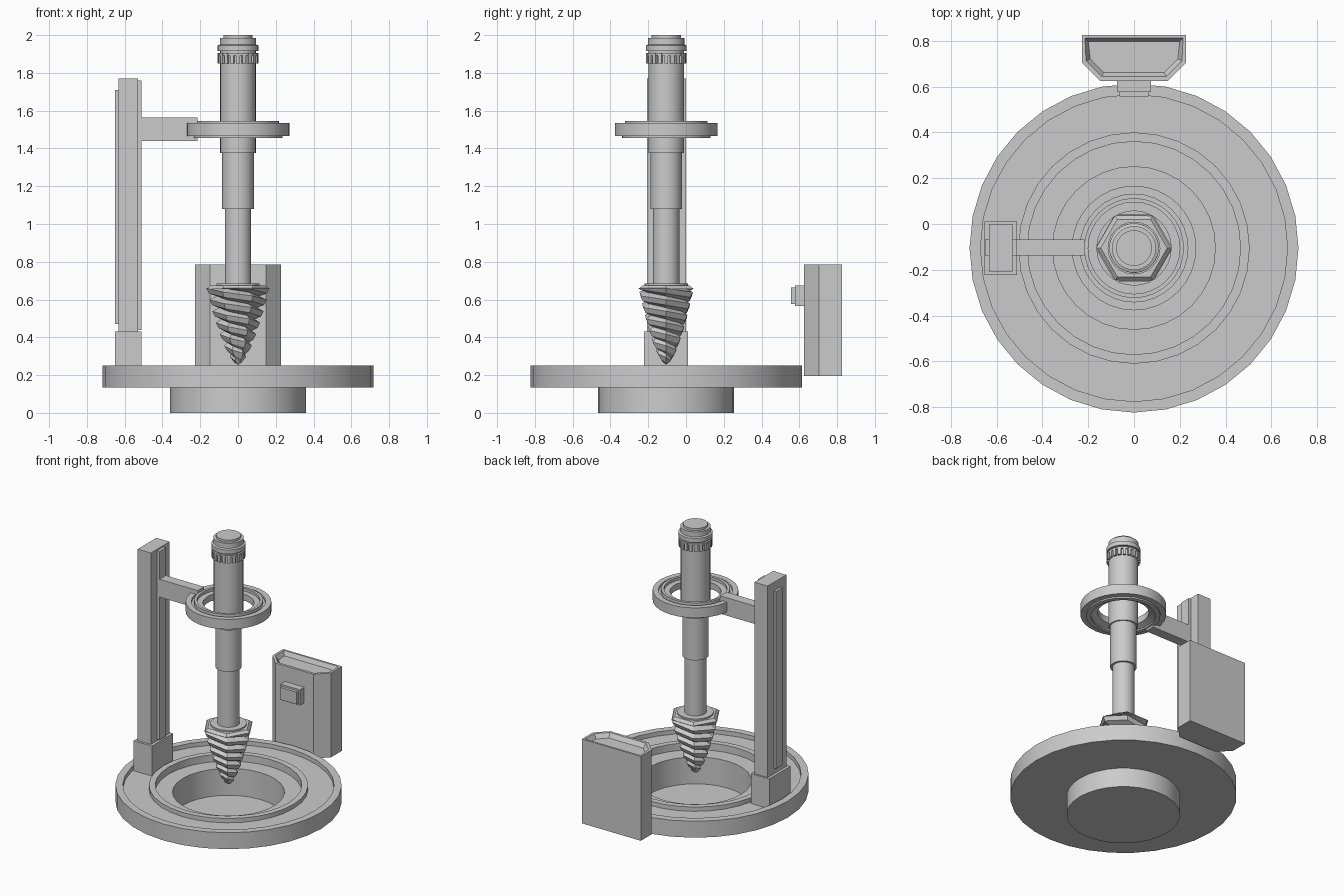
import bpy, bmesh, math
from mathutils import Vector

if "Cube" in bpy.data.objects:
    bpy.data.objects.remove(bpy.data.objects["Cube"])

AXIS_Y = -0.105  # y of the drill and base axis


def finish(name, bm, smooth=False):
    bmesh.ops.remove_doubles(bm, verts=bm.verts, dist=1e-5)
    bmesh.ops.recalc_face_normals(bm, faces=bm.faces)
    me = bpy.data.meshes.new(name)
    bm.to_mesh(me)
    bm.free()
    ob = bpy.data.objects.new(name, me)
    bpy.context.collection.objects.link(ob)
    if smooth:
        bpy.ops.object.select_all(action='DESELECT')
        ob.select_set(True)
        bpy.context.view_layer.objects.active = ob
        bpy.ops.object.shade_smooth_by_angle(angle=math.radians(30))
    return ob


def lathe(name, profile, sides, closed=False):
    """Spin an (r, z) profile around the drill axis."""
    bm = bmesh.new()
    rings = []
    for r, z in profile:
        if r == 0:
            rings.append([bm.verts.new((0, AXIS_Y, z))] * sides)
        else:
            rings.append([bm.verts.new((r * math.cos(2 * math.pi * i / sides),
                                        AXIS_Y + r * math.sin(2 * math.pi * i / sides), z))
                          for i in range(sides)])
    pairs = list(zip(rings, rings[1:]))
    if closed:
        pairs.append((rings[-1], rings[0]))
    for a, b in pairs:
        for i in range(sides):
            j = (i + 1) % sides
            bm.faces.new(list(dict.fromkeys((a[i], a[j], b[j], b[i]))))
    return finish(name, bm, True)


def box(name, x, y, z):
    bm = bmesh.new()
    bmesh.ops.create_cube(bm, size=1)
    for v in bm.verts:
        v.co = Vector([(a + b) / 2 + c * (b - a) for (a, b), c in zip((x, y, z), v.co)])
    return finish(name, bm)


# Base: plinth, wide disc with raised rims, ledge and deep pit
lathe("base", [(0, 0), (0.36, 0), (0.36, 0.135), (0.718, 0.135), (0.718, 0.25), (0.67, 0.25),
               (0.67, 0.22), (0.505, 0.22), (0.505, 0.25), (0.465, 0.25), (0.465, 0.2),
               (0.355, 0.2), (0.355, 0.012), (0, 0.012)], 32)

# Stepped drill shaft with motor and cap
lathe("shaft", [(0, 0.66), (0.07, 0.66), (0.07, 1.08), (0.084, 1.08), (0.084, 1.375),
                (0.094, 1.375), (0.094, 1.915), (0.108, 1.915), (0.108, 1.945), (0.096, 1.95),
                (0.096, 1.985), (0.078, 1.985), (0.078, 2.0), (0, 2.0)], 32)

# Vertical grip ribs under the cap
bm = bmesh.new()
RIBS = 20
for k in range(RIBS):
    a = 2 * math.pi * k / RIBS
    u, t = Vector((math.cos(a), math.sin(a), 0)), Vector((-math.sin(a), math.cos(a), 0))
    for v in bmesh.ops.create_cube(bm, size=1)["verts"]:
        c = v.co.copy()
        v.co = u * (0.099 + c.x * 0.018) + t * (c.y * 0.02) + Vector((0, AXIS_Y, 1.877 + c.z * 0.055))
finish("grip_ribs", bm)
lathe("grip_band", [(0.09, 1.893), (0.106, 1.893), (0.106, 1.905), (0.09, 1.905)], 32, True)

# Guide ring around the shaft
lathe("guide_ring", [(0.162, 1.48), (0.205, 1.465), (0.205, 1.455), (0.235, 1.455), (0.235, 1.465),
                     (0.272, 1.465), (0.272, 1.535), (0.235, 1.535), (0.235, 1.52), (0.218, 1.52),
                     (0.218, 1.545), (0.2, 1.545), (0.2, 1.525), (0.162, 1.525)], 32, True)

# Two-start hexagonal screw bit tapering to a point
TOP, TIP, LEAD = 0.66, 0.255, 0.122


def bit_point(i, angle, f, dz):
    z = min(TOP, max(TIP, TOP - LEAD * i / 6 - dz))
    r = 0.168 * f * max(0, (z - TIP) / (TOP - TIP)) ** 0.6
    return (r * math.cos(angle), AXIS_Y + r * math.sin(angle), z)


bm = bmesh.new()
for start in (0, math.pi):
    rows = []
    for i in range(-3, 22):
        a = start + i * math.pi / 3
        rows.append([bm.verts.new(bit_point(i, a, 1, 0)),
                     bm.verts.new(bit_point(i, a, 0.95, 0.028)),
                     bm.verts.new(bit_point(i, a, 0.72, 0.042)),
                     bm.verts.new(bit_point(i + 3, a, 1, 0))])
    for p, q in zip(rows, rows[1:]):
        for k in range(3):
            bm.faces.new((p[k], q[k], q[k + 1], p[k + 1]))
bmesh.ops.remove_doubles(bm, verts=bm.verts, dist=1e-5)
bmesh.ops.dissolve_degenerate(bm, dist=1e-5, edges=bm.edges)
finish("screw_bit", bm)
lathe("bit_cap", [(0, 0.655), (0.167, 0.655), (0.145, 0.675), (0, 0.675)], 6)
lathe("bit_collar", [(0, 0.67), (0.115, 0.67), (0.115, 0.685), (0, 0.685)], 24)

# Side column with foot, rails and arm
box("column_foot", (-0.652, -0.51), (-0.223, 0.01), (0.22, 0.43))
box("column", (-0.632, -0.53), (-0.207, 0.0), (0.43, 1.77))
box("outer_rail", (-0.65, -0.63), (-0.138, -0.068), (0.47, 1.71))
box("inner_rail", (-0.532, -0.51), (-0.138, -0.068), (0.44, 1.76))
box("support_arm", (-0.51, -0.215), (-0.138, -0.068), (1.44, 1.565))

# Control cabinet with chamfered front corners and recessed top
bm = bmesh.new()
plan = [(-0.228, 0.825), (-0.228, 0.705), (-0.148, 0.625), (0.148, 0.625), (0.228, 0.705), (0.228, 0.825)]
face = bm.faces.new([bm.verts.new((x, y, 0.195)) for x, y in plan])
ext = bmesh.ops.extrude_face_region(bm, geom=[face])["geom"]
for v in ext:
    if isinstance(v, bmesh.types.BMVert):
        v.co.z = 0.785
bmesh.ops.recalc_face_normals(bm, faces=bm.faces)
if not any(f.calc_center_median().z < 0.2 for f in bm.faces):
    bm.faces.new([v for v in bm.verts if v.co.z < 0.2])
top = max(bm.faces, key=lambda f: f.calc_center_median().z)
bmesh.ops.inset_region(bm, faces=[top], thickness=0.02)
bmesh.ops.inset_region(bm, faces=[top], thickness=0.02, depth=-0.03)
finish("control_cabinet", bm)

# Switch panel on the cabinet front
box("switch_plate", (-0.075, 0.075), (0.577, 0.63), (0.565, 0.675))
box("switch_button", (-0.063, 0.063), (0.557, 0.58), (0.577, 0.663))
